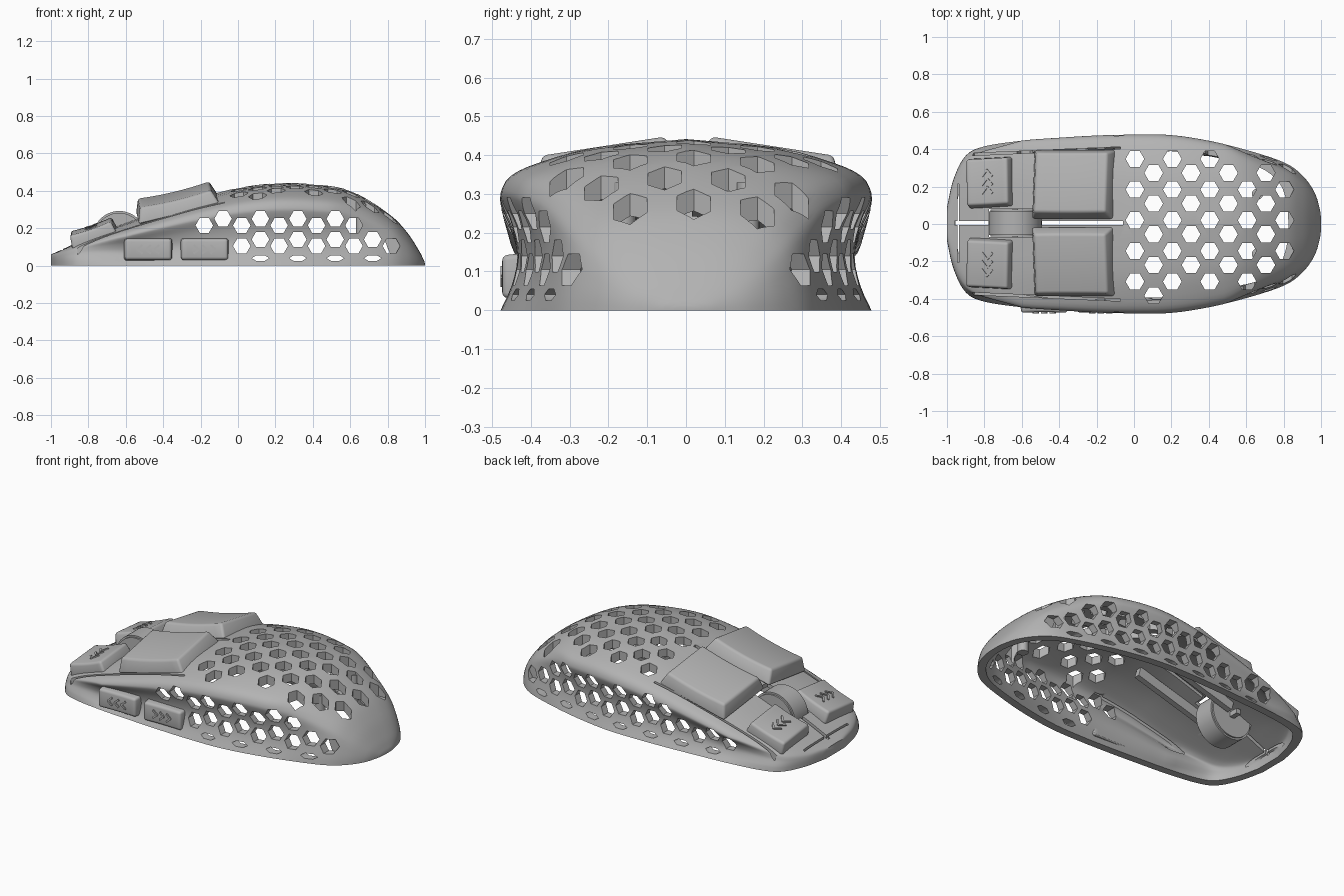
import bpy, bmesh, math
from math import radians, pi
from mathutils import Vector, Matrix

cube = bpy.data.objects.get("Cube")
if cube:
    bpy.data.objects.remove(cube)

grey = bpy.data.materials.new("plain_grey")
grey.use_nodes = True
GREY = (0.45, 0.45, 0.45, 1)
grey.diffuse_color = GREY
grey.node_tree.nodes["Principled BSDF"].inputs["Base Color"].default_value = GREY


def finish(bm, name, matrix=None, angle=30):
    bmesh.ops.recalc_face_normals(bm, faces=bm.faces)
    if matrix:
        bm.transform(matrix)
    mesh = bpy.data.meshes.new(name)
    bm.to_mesh(mesh)
    bm.free()
    obj = bpy.data.objects.new(name, mesh)
    bpy.context.collection.objects.link(obj)
    mesh.materials.append(grey)
    if angle:
        smooth(obj, angle)
    return obj


def smooth(obj, angle):
    bpy.ops.object.select_all(action='DESELECT')
    obj.select_set(True)
    bpy.context.view_layer.objects.active = obj
    bpy.ops.object.shade_smooth_by_angle(angle=radians(angle))


def spline(points, steps):
    """Smooth curve through the points."""
    p = [Vector(q) for q in points]
    p = [2 * p[0] - p[1]] + p + [2 * p[-1] - p[-2]]
    out = []
    for a, b, c, d in zip(p, p[1:], p[2:], p[3:]):
        for i in range(steps):
            t = i / steps
            out.append(0.5 * (2 * b + (c - a) * t + (2 * a - 5 * b + 4 * c - d) * t * t
                              + (3 * b - a - 3 * c + d) * t ** 3))
    return out + [p[-2]]


# Stations along the body: x, half width, height
stations = spline([(-1, .09, .06), (-.965, .24, .075), (-.9, .365, .105), (-.8, .415, .15),
                   (-.6, .445, .23), (-.4, .46, .3), (-.2, .472, .365), (0, .478, .415),
                   (.2, .474, .44), (.4, .444, .435), (.6, .396, .4), (.8, .33, .282),
                   (.9, .26, .183), (.965, .17, .085), (.993, .08, .03), (1, .03, .01)], 5)
# Half cross-section with a waist, as fractions of half width and height
waisted = spline([(1, 0), (.94, .15), (.91, .32), (.94, .5), (.99, .63), (1, .7),
                  (.95, .79), (.8, .865), (.5, .95), (0, 1)], 3)


def size_at(x):
    for a, b in zip(stations, stations[1:]):
        if a.x <= x <= b.x:
            return a.lerp(b, (x - a.x) / (b.x - a.x))
    return stations[-1]


def section(x, w, h):
    """Waisted in the middle, boxier at the front tip, rounder at the rear tip."""
    rear = x > 0
    fade = min(1, max(0, (x - .5) / .5 if rear else (-x - .6) / .4))
    power = .8 if rear else .45
    half = []
    for i, p in enumerate(waisted):
        a = i / (len(waisted) - 1) * pi / 2
        c, s = max(0, math.cos(a)), math.sin(a)
        q = p.lerp(Vector((c ** power, s ** power)), fade)
        half.append((x, q.x * w if i < len(waisted) - 1 else 0, q.y * h))
    return half + [(x, -y, z) for x, y, z in reversed(half[:-1])]


def inner_section(x, w, h):
    """Thinner roof towards the front, under the buttons."""
    roof = .89 + .045 * min(1, max(0, -3 * x))
    return [(px * .955, py * .9, pz * roof) for px, py, pz in section(x, w, h)]


# Hollow body shell: outer and inner skins joined along the open base
bm = bmesh.new()
skins = []
for profile in (section, inner_section):
    rows = [[bm.verts.new(p) for p in profile(*s)] for s in stations]
    for r, s in zip(rows, rows[1:]):
        for i in range(len(r) - 1):
            bm.faces.new((r[i], r[i + 1], s[i + 1], s[i]))
    bm.faces.new(rows[0])
    bm.faces.new(rows[-1])
    skins.append(rows)
outer, inner = skins
for k in (0, -1):
    for i in range(len(outer) - 1):
        bm.faces.new((outer[i][k], outer[i + 1][k], inner[i + 1][k], inner[i][k]))
    bm.faces.new((outer[k][0], outer[k][-1], inner[k][-1], inner[k][0]))
shell = finish(bm, "body_shell", angle=0)


# Cutters
def prism(bm, centre, radius, depth, squash=1, sideways=False):
    vs = bmesh.ops.create_cone(bm, cap_ends=True, segments=6, radius1=radius,
                               radius2=radius, depth=depth)["verts"]
    bmesh.ops.rotate(bm, verts=vs, matrix=Matrix.Rotation(pi / 6, 3, 'Z'))
    bmesh.ops.scale(bm, verts=vs, vec=(1, squash, 1))
    if sideways:
        bmesh.ops.rotate(bm, verts=vs, matrix=Matrix.Rotation(pi / 2, 3, 'X'))
    bmesh.ops.translate(bm, verts=vs, vec=centre)


def box(bm, size, centre, turn=None):
    m = Matrix.Translation(centre) @ (turn or Matrix()) @ Matrix.Diagonal((*size, 1))
    bmesh.ops.create_cube(bm, size=1, matrix=m)


top_cut, side_cut, slot_cut, wheel_cut = [bmesh.new() for _ in range(4)]
for i in range(10):
    x = .005 + i * .1
    for j in range(-2, 3):
        y = .02 + j * .164 - (.075 if i % 2 else 0)
        s = size_at(x)
        if abs(y) < s.y - .085 and s.z * (1 - .4 * (y / s.y) ** 2) > .2:
            prism(top_cut, (x, y, .5), .05, .6)
for i in range(-6, 9):
    x = .02 + i * .1
    rows = [(.04, .35), (.14, 1), (.25, 1)] if i % 2 else [(.105, 1), (.215, 1)]
    for z, squash in rows:
        for side in (-1, 1):
            covered = side < 0 and (x < -.25 or x < -.02 and z < .2)
            if not covered and z + .04 * squash < (.74 if x < .5 else .7) * size_at(x).z:
                prism(side_cut, (x, side * .44, z), .047, .36, squash, True)
box(slot_cut, (.9, .02, .8), (-.51, .005, .45))
for side in (-1, 1):
    box(slot_cut, (.83, .012, .4), (-.5, side * .388, .34),
        Matrix.Rotation(side * radians(2.5), 4, 'Z') @ Matrix.Rotation(radians(-14), 4, 'Y'))
box(wheel_cut, (.28, .15, .8), (-.635, .005, .45))
box(wheel_cut, (.01, .42, .4), (-.94, .005, .24))

for cut in (top_cut, side_cut, slot_cut, wheel_cut):
    cutter = finish(cut, "cutter", angle=0)
    mod = shell.modifiers.new("holes", 'BOOLEAN')
    mod.operation, mod.solver, mod.object = 'DIFFERENCE', 'EXACT', cutter
    bpy.context.view_layer.update()
    result = bpy.data.meshes.new_from_object(
        shell.evaluated_get(bpy.context.evaluated_depsgraph_get()))
    shell.modifiers.clear()
    shell.data = result
    bpy.data.objects.remove(cutter)
smooth(shell, 35)


# Tapered, dished caps with raised chevrons
def cap(name, size, taper, dish, matrix):
    w, d, h = size
    bm = bmesh.new()
    box(bm, size, (0, 0, h / 2))
    along = [e for e in bm.edges if abs(e.verts[0].co.x - e.verts[1].co.x) > w / 2]
    bmesh.ops.subdivide_edges(bm, edges=along, cuts=7, use_grid_fill=True)
    for v in bm.verts:
        if v.co.z > h / 2:
            u = v.co.x / w * 2
            v.co.z -= dish * (1 - u * u)
            v.co.x *= 1 - taper / w * 2
            v.co.y *= 1 - taper / d * 2
    bmesh.ops.recalc_face_normals(bm, faces=bm.faces)
    sharp = [e for e in bm.edges if e.calc_face_angle(0) > radians(35)]
    bmesh.ops.bevel(bm, geom=sharp, offset=.014, segments=3, profile=.5, affect='EDGES')
    return finish(bm, name, matrix)


def chevrons(name, reach, z, matrix, size=1):
    bm = bmesh.new()
    for n in (-1, 0, 1):
        for s in (-1, 1):
            box(bm, (.037 * size, .011, .009), (n * .045, s * .011 * size, z),
                Matrix.Rotation(-s * radians(40), 4, 'Z'))
    finish(bm, name, matrix @ reach, angle=0)


for side, label in ((1, "back"), (-1, "front")):
    turn = Matrix.Rotation(radians(-13.5), 4, 'Y') @ Matrix.Rotation(-side * radians(9), 4, 'X')
    cap(label + "_main_button", (.45, .38, .085), .03, .01,
        Matrix.Translation((-.32, side * .205 + .005, .3)) @ turn)
    turn = (Matrix.Rotation(side * radians(3), 4, 'Z') @ Matrix.Rotation(radians(-19), 4, 'Y')
            @ Matrix.Rotation(-side * radians(6), 4, 'X'))
    m = Matrix.Translation((-.762, side * .215 + .005, .137)) @ turn
    cap(label + "_small_button", (.255, .27, .078), .012, .006, m)
    chevrons(label + "_small_chevrons", Matrix.Rotation(side * pi / 2, 4, 'Z'), .074, m, 1.3)

# Thumb buttons on the front side
for x, flip, label in ((-.48, pi, "forward"), (-.178, 0, "rear")):
    m = Matrix.Translation((x, -.4, .087)) @ Matrix.Rotation(pi / 2, 4, 'X')
    cap(label + "_thumb_button", (.262, .125, .075), .008, .004, m)
    chevrons(label + "_thumb_chevrons", Matrix.Rotation(flip, 4, 'Z'), .074, m)

# Scroll wheel
bm = bmesh.new()
bmesh.ops.create_cone(bm, cap_ends=True, segments=48, radius1=.142, radius2=.142, depth=.145)
rims = [e for e in bm.edges if e.calc_face_angle(0) > 1]
bmesh.ops.bevel(bm, geom=rims, offset=.01, segments=2, affect='EDGES')
finish(bm, "scroll_wheel", Matrix.Translation((-.635, .005, .15)) @ Matrix.Rotation(pi / 2, 4, 'X'))

# Inner struts beside the wheel, axle and rear posts
bm = bmesh.new()
for side in (-1, 1):
    box(bm, (.5, .035, .06), (-.36, side * .11, .245), Matrix.Rotation(radians(-16), 4, 'Y'))
    bmesh.ops.create_cone(bm, cap_ends=True, segments=16, radius1=.03, radius2=.03, depth=.16,
                          matrix=Matrix.Translation((.66, side * .16, .25)))
box(bm, (.03, .26, .03), (-.635, .005, .15))
finish(bm, "inner_struts")
